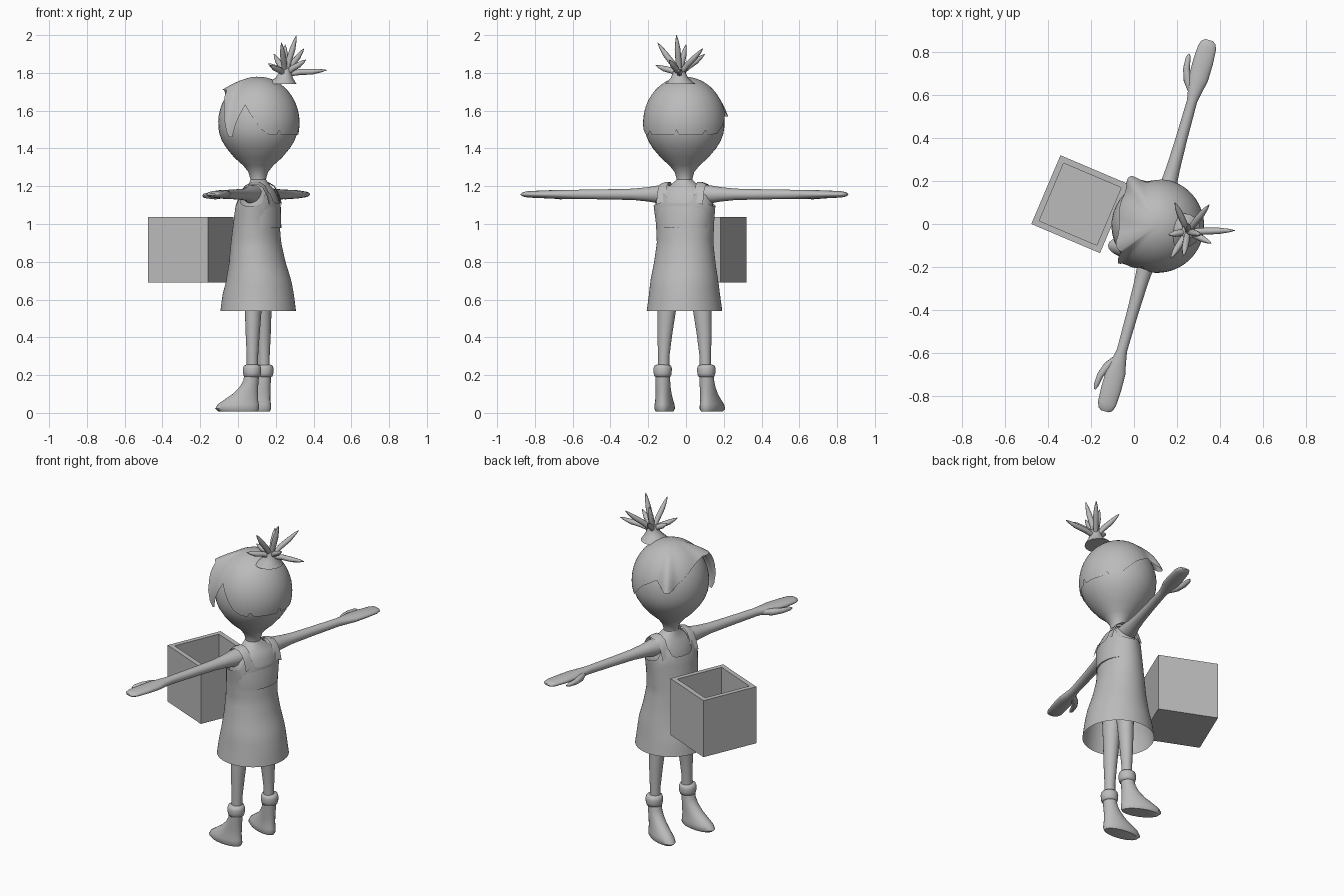
import bpy, bmesh, math
from mathutils import Vector, Matrix

if "Cube" in bpy.data.objects:
    bpy.data.objects.remove(bpy.data.objects["Cube"])

grey = bpy.data.materials.new("clay_grey")
grey.diffuse_color = (0.5, 0.5, 0.5, 1)
grey.use_nodes = True
grey.node_tree.nodes["Principled BSDF"].inputs["Base Color"].default_value = grey.diffuse_color

# Figure is modelled facing -y, then turned to its final heading
POSE = Matrix.Translation((0.107, -0.008, 0)) @ Matrix.Rotation(math.radians(-105.7), 4, 'Z')


def finish(name, bm, matrix=POSE, angle=50, mirror=False):
    bmesh.ops.recalc_face_normals(bm, faces=bm.faces)
    me = bpy.data.meshes.new(name)
    bm.to_mesh(me)
    bm.free()
    ob = bpy.data.objects.new(name, me)
    bpy.context.collection.objects.link(ob)
    me.materials.append(grey)
    ob.matrix_world = matrix
    if mirror:
        ob.modifiers.new("mirror", 'MIRROR')
    bpy.ops.object.select_all(action='DESELECT')
    bpy.context.view_layer.objects.active = ob
    ob.select_set(True)
    bpy.ops.object.shade_smooth_by_angle(angle=math.radians(angle))
    return ob


def bridge(bm, rows, closed=True):
    for a, b in zip(rows, rows[1:]):
        n = len(a)
        for i in range(n if closed else n - 1):
            j = (i + 1) % n
            bm.faces.new((a[i], a[j], b[j], b[i]))


def loft(bm, rings, n=24, cap=True):
    """rings: (center, U, V) elliptical sections joined in order"""
    rows = []
    for c, u, v in rings:
        rows.append([bm.verts.new(Vector(c) + Vector(u) * math.cos(t) + Vector(v) * math.sin(t))
                     for t in (2 * math.pi * i / n for i in range(n))])
    bridge(bm, rows)
    if cap:
        bm.faces.new(rows[0])
        bm.faces.new(rows[-1])


def stack(profile):
    """(x, y, z, rx, ry) -> horizontal sections"""
    return [((x, y, z), (rx, 0, 0), (0, ry, 0)) for x, y, z, rx, ry in profile]


def lerp(table, t):
    for a, b in zip(table, table[1:]):
        if t <= b[0]:
            k = max(0, (t - a[0]) / (b[0] - a[0]))
            return [p + (q - p) * k for p, q in zip(a[1:], b[1:])]
    return list(table[-1][1:])


def spike(bm, pts, n=8):
    """tapered tube through (point, radius)"""
    rings = []
    for i, (p, r) in enumerate(pts):
        d = Vector(pts[min(i + 1, len(pts) - 1)][0]) - Vector(pts[max(i - 1, 0)][0])
        u = d.orthogonal().normalized()
        rings.append((p, u * r, d.normalized().cross(u) * r))
    loft(bm, rings, n)


# Head with tapering jaw and neck
ZC = 1.535
prof = [(0.04, 1.2), (0.042, 1.24), (0.052, 1.275), (0.08, 1.31), (0.125, 1.35), (0.167, 1.40), (0.192, 1.44)]
prof += [(0.212 * math.cos(a), ZC + 0.238 * math.sin(a)) for a in (math.radians(d) for d in range(-14, 90, 8))]
bm = bmesh.new()
loft(bm, stack([(0, 0, z, r, r) for r, z in prof]), 40)
finish("head", bm)

# Hair shell: hairline height by angle from the face (degrees)
hairline = [(0, 1.67), (30, 1.71), (52, 1.71), (58, 1.62), (63, 1.46), (68, 1.46), (77, 1.56), (86, 1.63),
            (95, 1.58), (110, 1.5), (123, 1.47), (133, 1.47), (137, 1.5), (141, 1.47), (180, 1.47), (184, 1.5),
            (188, 1.47), (222, 1.47), (227, 1.5), (232, 1.47), (250, 1.48), (275, 1.57), (298, 1.62),
            (312, 1.57), (320, 1.57), (330, 1.6), (345, 1.64), (360, 1.67)]
bm = bmesh.new()
rows = []
for k in range(1, 17):
    t = k / 16
    row = []
    for deg in range(0, 360, 2):
        a = math.radians(deg)
        phi = t * math.acos((lerp(hairline, deg)[0] - ZC) / 0.245)
        flare = 0.06 * math.exp(-((deg - 45) / 20) ** 2) + 0.045 * math.exp(-((deg - 315) / 9) ** 2)
        r = 0.219 * math.sin(phi) + flare * t ** 2
        row.append(bm.verts.new((r * math.sin(a), -r * math.cos(a), ZC + 0.245 * math.cos(phi))))
    rows.append(row)
bridge(bm, rows)
bm.faces.new(rows[0])
hair = finish("hair", bm)

# Topknot of curved spikes (world positions)
root = Vector((0.25, -0.035, 1.79))
tips = [(0.31, -0.05, 2.0), (0.35, 0.09, 1.93), (0.47, -0.03, 1.815), (0.19, 0.10, 1.90), (0.17, -0.16, 1.84),
        (0.23, -0.15, 1.96), (0.36, -0.09, 1.87), (0.16, -0.05, 1.85), (0.25, 0.0, 1.95)]
bm = bmesh.new()
loft(bm, stack([(0.23, -0.03, 1.74, 0.08, 0.08), (0.245, -0.035, 1.775, 0.045, 0.045),
                (0.25, -0.035, 1.80, 0.034, 0.034), (0.25, -0.035, 1.825, 0.03, 0.03)]), 16)
for tip in tips:
    d = Vector(tip) - root
    sag = Vector((0, 0, 0.012))
    spike(bm, [(root, 0.012), (root + d * 0.35 + sag * 0.5, 0.016), (root + d * 0.65, 0.015),
               (root + d * 0.88, 0.008), (Vector(tip), 0.001)])
finish("topknot", bm, Matrix.Identity(4))

# Upper body under the dress
bm = bmesh.new()
loft(bm, stack([(0, 0.01, 0.98, 0.145, 0.11), (0, 0.01, 1.09, 0.158, 0.105), (0, 0.01, 1.15, 0.148, 0.088),
                (0, 0.01, 1.185, 0.12, 0.07), (0, 0.005, 1.205, 0.075, 0.055), (0, 0, 1.235, 0.042, 0.042)]), 32)
finish("upper_body", bm)

# Dress with scooped neckline, open at the hem: (z, half width, half depth, y shift)
shape = [(0.54, 0.2, 0.2, 0.0), (0.62, 0.189, 0.19, 0.0), (0.7, 0.18, 0.172, 0.003), (0.8, 0.163, 0.148, -0.005),
         (0.9, 0.151, 0.132, -0.012), (1.0, 0.156, 0.12, -0.01), (1.1, 0.167, 0.115, 0.0), (1.18, 0.15, 0.09, 0.01)]
N = 72


def top_edge(x):
    return lerp([(0, 1.11), (0.05, 1.112), (0.075, 1.125), (0.085, 1.165), (0.125, 1.16), (0.14, 1.11), (0.17, 1.09)], abs(x))[0]


bm = bmesh.new()
rows = []
for k in range(21):
    row = []
    for i in range(N):
        a = 2 * math.pi * i / N
        z = 0.54 + (top_edge(0.165 * math.sin(a)) - 0.54) * k / 20
        w, d, y = lerp(shape, z)
        row.append(bm.verts.new((w * math.sin(a), y - d * math.cos(a), z)))
    rows.append(row)
bridge(bm, rows)
finish("dress", bm, angle=60)

# Shoulder straps
bm = bmesh.new()
path = [(-0.085, 1.11), (-0.066, 1.16), (-0.045, 1.2), (-0.01, 1.218), (0.03, 1.218), (0.06, 1.2), (0.082, 1.16), (0.095, 1.11)]
rows = [[bm.verts.new((x, y, z)) for x, z in ((0.078, z0 + 0.004), (0.1, z0 + 0.003), (0.128, z0 - 0.008))] for y, z0 in path]
bridge(bm, rows, closed=False)
finish("straps", bm, mirror=True)

# Arms with mitten hands and thumbs: (x, half depth, half height)
arm = [(0.08, 0.055, 0.05), (0.14, 0.048, 0.048), (0.2, 0.038, 0.038), (0.28, 0.032, 0.03), (0.42, 0.027, 0.027),
       (0.6, 0.024, 0.024), (0.65, 0.033, 0.024), (0.71, 0.046, 0.023), (0.79, 0.047, 0.02), (0.86, 0.043, 0.017),
       (0.885, 0.034, 0.012), (0.896, 0.018, 0.005)]
bm = bmesh.new()
loft(bm, [((x, 0.0, 1.157), (0, d, 0), (0, 0, h)) for x, d, h in arm])
spike(bm, [((0.63, -0.005, 1.152), 0.015), ((0.69, -0.045, 1.15), 0.02), ((0.74, -0.066, 1.15), 0.016),
           ((0.79, -0.072, 1.15), 0.012), ((0.81, -0.072, 1.15), 0.004)], 12)
finish("arms", bm, mirror=True)

# Legs
bm = bmesh.new()
loft(bm, stack([(0.115, 0, 0.2, 0.03, 0.03), (0.114, 0, 0.3, 0.03, 0.03), (0.108, 0, 0.42, 0.04, 0.037),
                (0.097, 0, 0.55, 0.05, 0.044), (0.085, 0, 0.7, 0.058, 0.055)]))
finish("legs", bm, mirror=True)

# Boots, turned slightly outwards, with rolled cuffs
bm = bmesh.new()
loft(bm, stack([(0, -0.075, 0.008, 0.045, 0.105), (0, -0.08, 0.022, 0.053, 0.117), (0, -0.074, 0.045, 0.051, 0.11),
                (0, -0.058, 0.07, 0.046, 0.09), (0, -0.036, 0.1, 0.042, 0.068), (0, -0.018, 0.135, 0.04, 0.05),
                (0, -0.006, 0.17, 0.039, 0.041), (0, 0, 0.22, 0.038, 0.038)]))
loft(bm, stack([(0, 0, z, r, r) for r, z in ((0.036, 0.19), (0.044, 0.194), (0.048, 0.21), (0.049, 0.235),
                                            (0.044, 0.25), (0.03, 0.256))]))
bm.transform(Matrix.Translation((0.12, 0, 0)) @ Matrix.Rotation(math.radians(8), 4, 'Z'))
finish("boots", bm, mirror=True)

# Open box in front of the figure
bm = bmesh.new()
bmesh.ops.create_cube(bm, size=0.347)
top = max(bm.faces, key=lambda f: f.calc_center_median().z)
bmesh.ops.inset_region(bm, faces=[top], thickness=0.04)
inner = bmesh.ops.extrude_face_region(bm, geom=[top])['geom']
bmesh.ops.translate(bm, vec=(0, 0, -0.3), verts=[g for g in inner if isinstance(g, bmesh.types.BMVert)])
if top.is_valid:
    bm.faces.remove(top)
finish("open_box", bm, Matrix.Translation((-0.25, 0.092, 0.864)) @ Matrix.Rotation(math.radians(-23), 4, 'Z'), 30)
